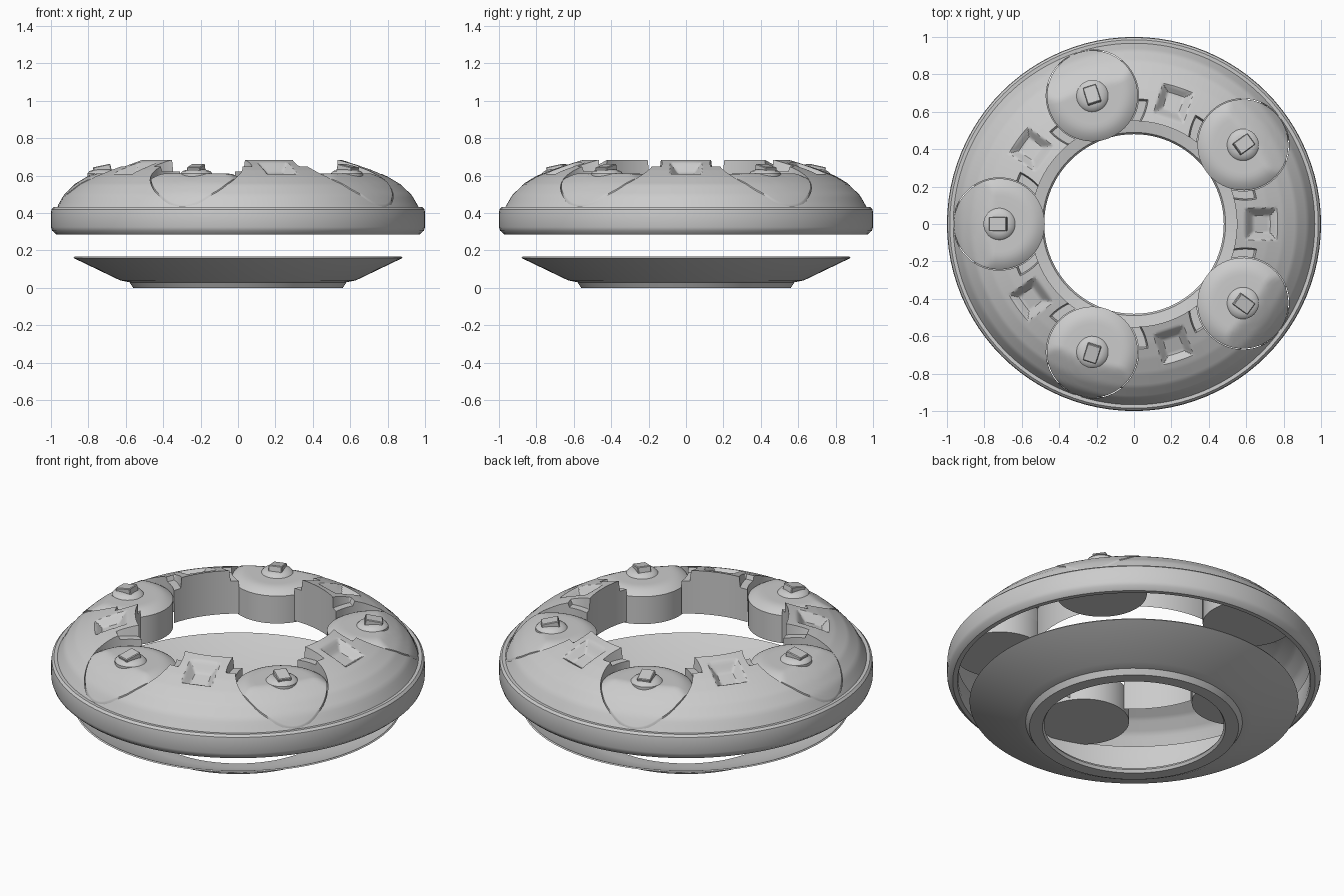
import bpy, bmesh, math
from mathutils import Matrix, Vector

if "Cube" in bpy.data.objects:
    bpy.data.objects.remove(bpy.data.objects["Cube"])

KNOB_R, KNOB_D = 0.243, 0.72          # knob radius, distance from axis
PROFILE = [(.45, .70), (.55, .685), (.64, .658), (.72, .63), (.80, .595),
           (.87, .553), (.93, .495), (.967, .43), (1.0, .41)]


def shell_z(r):
    for (r0, z0), (r1, z1) in zip(PROFILE, PROFILE[1:]):
        if r <= r1:
            return z0 + (z1 - z0) * (r - r0) / (r1 - r0)
    return PROFILE[-1][1]


def finish(name, bm, angle=35):
    bmesh.ops.remove_doubles(bm, verts=bm.verts, dist=0.0002)
    bmesh.ops.recalc_face_normals(bm, faces=bm.faces)
    me = bpy.data.meshes.new(name)
    bm.to_mesh(me)
    bm.free()
    ob = bpy.data.objects.new(name, me)
    bpy.context.collection.objects.link(ob)
    bpy.ops.object.select_all(action='DESELECT')
    bpy.context.view_layer.objects.active = ob
    ob.select_set(True)
    bpy.ops.object.shade_smooth_by_angle(angle=math.radians(angle))
    return ob


def skin(bm, rows, closed=False):
    """Quads between successive rows of points."""
    vr = [[bm.verts.new(p) for p in row] for row in rows]
    for a, b in zip(vr, vr[1:]):
        n = len(a)
        for i in range(n if closed else n - 1):
            j = (i + 1) % n
            bm.faces.new((a[i], a[j], b[j], b[i]))
    return vr


def lathe(name, pts, seg=96):
    bm = bmesh.new()
    rows = [[(r * math.cos(k * math.tau / seg), r * math.sin(k * math.tau / seg), z)
             for k in range(seg)] for r, z in pts + pts[:1]]
    skin(bm, rows, True)
    return finish(name, bm)


# lower dish with central hole
lathe("lower_dish", [(.48, .015), (.49, 0), (.56, 0), (.58, .03), (.63, .04), (.88, .16),
                     (.875, .167), (.63, .055), (.57, .045), (.49, .03)])

# outer rim band
lathe("outer_rim", [(.95, .43), (.985, .432), (.997, .42), (1, .40), (1, .325), (.993, .305),
                    (.97, .285), (.945, .285), (.94, .30)])


def panel_half_angle(r):
    R = KNOB_R + .004
    c = (KNOB_D ** 2 + r * r - R * R) / (2 * KNOB_D * r)
    return math.radians(36) - (math.acos(c) if c < 1 else 0)


# raised shell panels between the knobs, each with a square pit and stepped inner corners
def panel(index):
    mid = math.radians(72 * index)
    bm = bmesh.new()
    ts = [-1 + i / 25 for i in range(51)]
    rs = [.55 + .417 * i / 42 for i in range(43)]
    rows = []
    for k, r in enumerate([.55] + rs):
        h = panel_half_angle(r)
        row = []
        for t in [-1] + ts + [1]:
            a = t * h
            z = shell_z(r)
            if abs(t) > .73 and r < .66:
                z = min(z, .622)
            off = max(abs(r * math.sin(a)), abs(r * math.cos(a) - .68))
            z -= .045 * min(1, max(0, (.085 - off) / .04))
            if k == 0:
                z = .43
            row.append([a, z])
        for e in (0, -1):                      # side skirts
            row[e][1] = max(.425, row[e][1] - .08)
        rows.append([(r * math.cos(mid + a), r * math.sin(mid + a), z) for a, z in row])
    skin(bm, rows)
    finish("shell_panel_%d" % index, bm, 30)


# knob housing: cylinder whose top is a flat disc falling away with the shell
def knob(index):
    ang = math.radians(36 + 72 * index)
    turn = Matrix.Rotation(ang, 4, 'Z')
    seg = 64
    bm = bmesh.new()
    rows = []
    for d in [.001, .05, .09, .12, .15, .17, .19, .205, .22, .232, .239, KNOB_R]:
        row = []
        for k in range(seg):
            a = k * math.tau / seg
            x, y = KNOB_D + d * math.cos(a), d * math.sin(a)
            flat = .612 - .03 * max(0, (d - .16) / (KNOB_R - .16)) ** 2
            z = min(flat, shell_z(math.hypot(x, y)) + .004)
            row.append(turn @ Vector((x, y, z)))
        rows.append(row)
    rows.append([Vector((p.x, p.y, .42)) for p in rows[-1]])
    vr = skin(bm, rows, True)
    bm.faces.new(vr[0])
    bm.faces.new(vr[-1])
    finish("knob_housing_%d" % index, bm, 40)

    # round button base
    bm = bmesh.new()
    rows = [[turn @ Vector((KNOB_D + r * math.cos(k * math.tau / 32),
                            r * math.sin(k * math.tau / 32), z)) for k in range(32)]
            for r, z in [(.085, .59), (.085, .612), (.075, .624), (.05, .632), (.001, .634)]]
    skin(bm, rows, True)
    finish("button_base_%d" % index, bm)

    # leaning switch lever
    bm = bmesh.new()
    bmesh.ops.create_cube(bm, size=1)
    place = (turn @ Matrix.Translation((KNOB_D + .005, 0, .632))
             @ Matrix.Rotation(math.radians(12), 4, 'Y')
             @ Matrix.Diagonal((.095, .075, .045, 1)))
    bmesh.ops.transform(bm, matrix=place, verts=bm.verts)
    bmesh.ops.bevel(bm, geom=bm.edges[:], offset=.004, segments=1, affect='EDGES')
    finish("switch_lever_%d" % index, bm)


for i in range(5):
    panel(i)
    knob(i)
